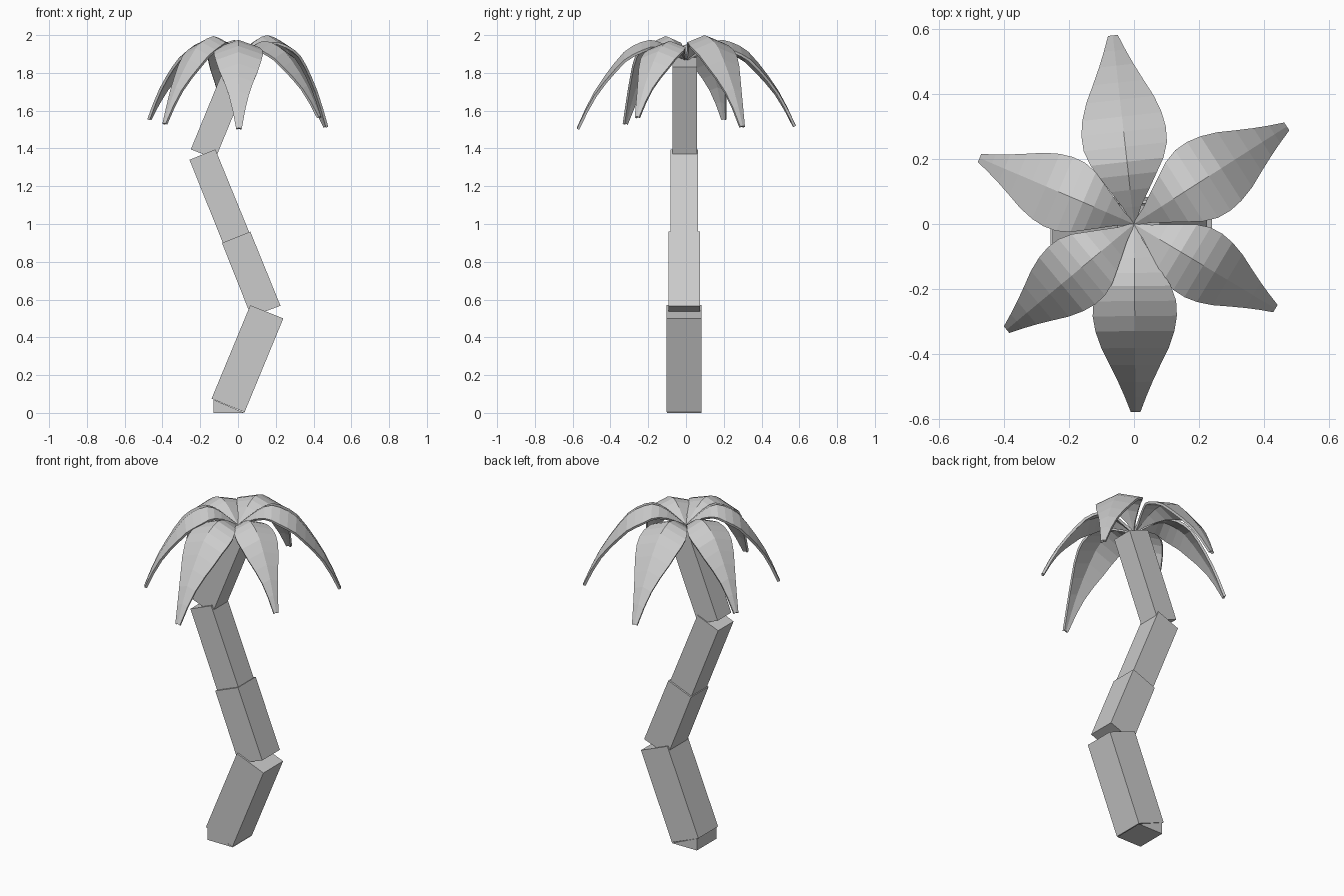
import bpy
from mathutils import Vector

if "Cube" in bpy.data.objects:
    bpy.data.objects.remove(bpy.data.objects["Cube"])


def make_object(name, verts, faces):
    mesh = bpy.data.meshes.new(name)
    mesh.from_pydata(verts, [], faces)
    obj = bpy.data.objects.new(name, mesh)
    bpy.context.collection.objects.link(obj)
    return obj


def prism(name, outline, y0, y1):
    """Extrude a counter-clockwise x/z outline from y0 (front) to y1 (back)."""
    n = len(outline)
    verts = [(x, y, z) for y in (y0, y1) for x, z in outline]
    faces = [list(range(n)), list(range(2 * n - 1, n - 1, -1))]
    faces += [(i, i + n, (i + 1) % n + n, (i + 1) % n) for i in range(n)]
    return make_object(name, verts, faces)


# Trunk: leaning boxes, slimmer towards the top, on a wedge foot
prism("trunk_foot", [(-0.13, 0), (0.035, 0), (-0.13, 0.07)], -0.10, 0.083)
prism("trunk_1", [(-0.14, 0.075), (0.035, 0.004), (0.24, 0.5), (0.065, 0.57)], -0.103, 0.083)
prism("trunk_2", [(0.07, 0.51), (0.225, 0.567), (0.065, 0.96), (-0.085, 0.90)], -0.093, 0.074)
prism("trunk_3", [(-0.08, 0.90), (0.06, 0.955), (-0.12, 1.395), (-0.257, 1.34)], -0.082, 0.064)
prism("trunk_4", [(-0.25, 1.395), (-0.12, 1.345), (0.08, 1.83), (-0.05, 1.882)], -0.071, 0.058)

# Frond sections: (distance along, half width, rise to peak, fall from peak to tip)
SECTIONS = [
    (0.00, 0.004, 0.00, 0.00), (0.09, 0.028, 0.36, 0.00),
    (0.18, 0.060, 0.70, 0.00), (0.26, 0.088, 0.92, 0.00),
    (0.33, 0.112, 1.00, 0.00), (0.41, 0.128, 1.00, 0.025),
    (0.49, 0.130, 1.00, 0.07), (0.57, 0.122, 1.00, 0.14),
    (0.66, 0.104, 1.00, 0.27), (0.75, 0.078, 1.00, 0.42),
    (0.84, 0.053, 1.00, 0.59), (0.92, 0.033, 1.00, 0.78),
    (1.00, 0.015, 1.00, 1.00),
]
CROWN_Z = 1.88


def frond(name, tip_x, tip_y, peak, tip_z):
    reach = Vector((tip_x, tip_y, 0))
    side = Vector((-tip_y, tip_x, 0)).normalized()
    size = reach.length / 0.58
    verts, faces = [], []
    for t, half, rise, fall in SECTIONS:
        half *= size
        z = CROWN_Z + (peak - CROWN_Z) * rise - (peak - tip_z) * fall
        ridge = reach * t + Vector((0, 0, z))
        drop = Vector((0, 0, -0.35 * half))
        verts += [ridge - side * half + drop, ridge, ridge + side * half + drop]
    for i in range(0, 3 * (len(SECTIONS) - 1), 3):
        faces += [(i + k, i + k + 3, i + k + 4, i + k + 1) for k in (0, 1)]
    obj = make_object(name, verts, faces)
    thick = obj.modifiers.new("thickness", "SOLIDIFY")
    thick.thickness = 0.014
    thick.offset = -1


# Crown: six arching fronds, given by tip position, peak height and tip height
for args in [
    ("frond_back", -0.065, 0.58, 1.975, 1.525),
    ("frond_back_right", 0.47, 0.30, 2.0, 1.52),
    ("frond_front_right", 0.435, -0.26, 1.97, 1.57),
    ("frond_front", 0.005, -0.578, 1.975, 1.51),
    ("frond_front_left", -0.392, -0.325, 1.995, 1.535),
    ("frond_back_left", -0.475, 0.203, 1.975, 1.56),
]:
    frond(*args)
